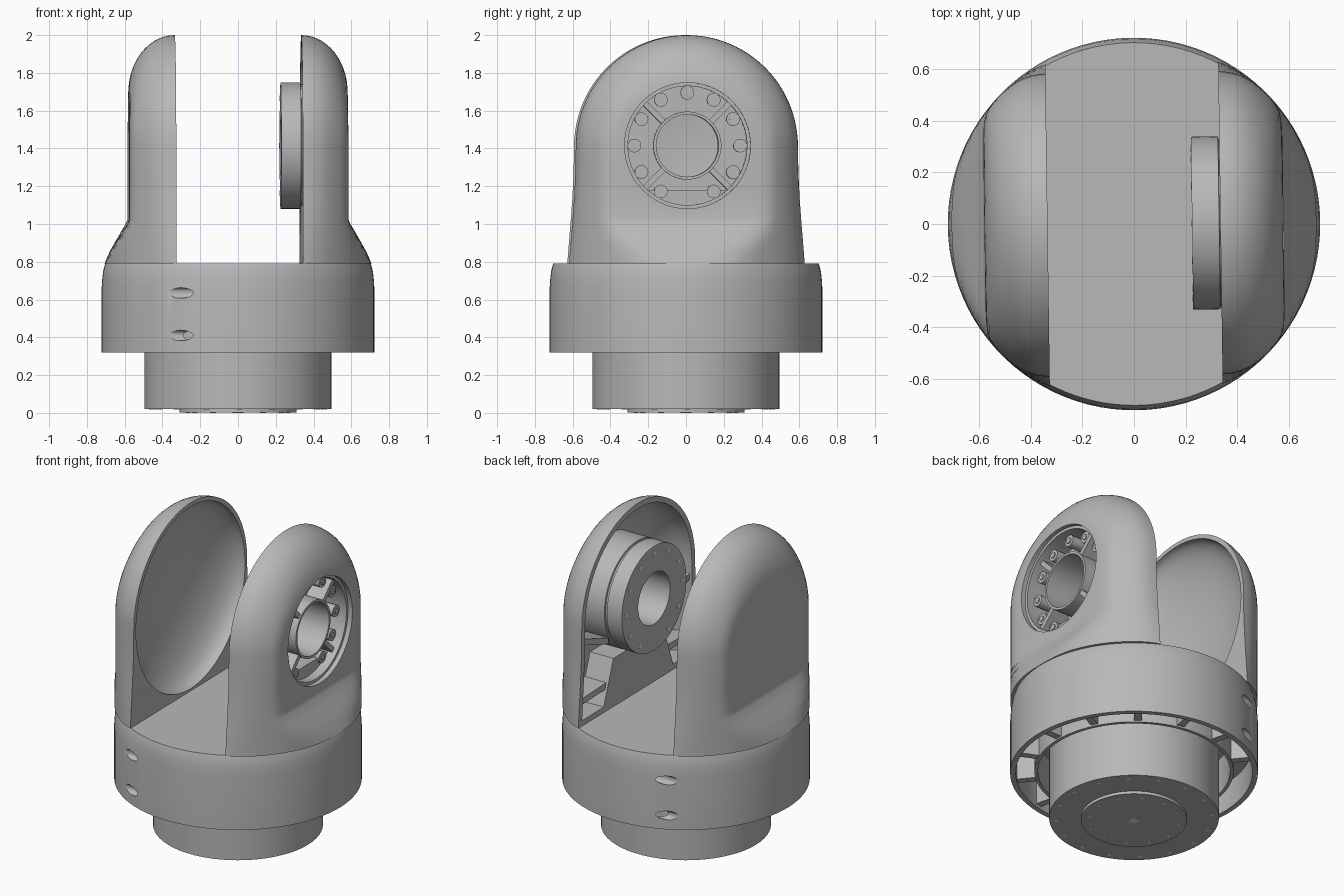
import bpy, bmesh
from math import sin, cos, pi, sqrt, radians
from mathutils import Matrix, Vector

if "Cube" in bpy.data.objects:
    bpy.data.objects.remove(bpy.data.objects["Cube"], do_unlink=True)

HUB_Z = 1.415
SLOT, FACE, FLOOR = 0.335, 0.58, 0.79
TWIST = Matrix.Rotation(0.014, 4, "Z")


def material(name, v):
    m = bpy.data.materials.new(name)
    m.use_nodes = True
    m.diffuse_color = (v, v, v, 1)
    m.node_tree.nodes["Principled BSDF"].inputs["Base Color"].default_value = (v, v, v, 1)
    return m


GREY = material("cast grey", 0.48)
PALE = material("pale screw hole", 0.9)


def finish(name, bm, mat=GREY):
    bmesh.ops.remove_doubles(bm, verts=bm.verts, dist=1e-5)
    bmesh.ops.recalc_face_normals(bm, faces=bm.faces)
    bm.transform(TWIST)
    me = bpy.data.meshes.new(name)
    bm.to_mesh(me)
    bm.free()
    me.materials.append(mat)
    ob = bpy.data.objects.new(name, me)
    bpy.context.collection.objects.link(ob)
    return ob


def loft(bm, loops, closed=False):
    rows = [[bm.verts.new(p) for p in loop] for loop in loops]
    n = len(rows[0])
    pairs = list(zip(rows, rows[1:])) + ([(rows[-1], rows[0])] if closed else [])
    for a, b in pairs:
        for k in range(n):
            j = (k + 1) % n
            bm.faces.new((a[k], a[j], b[j], b[k]))
    return rows


def lathe(name, profile, along_x=False, seg=96):
    """Spin a closed (radius, height) profile about z, or about the hub axis."""
    loops = []
    for i in range(seg):
        c, s = cos(2 * pi * i / seg), sin(2 * pi * i / seg)
        loops.append([(h, r * c, HUB_Z + r * s) if along_x else (r * c, r * s, h)
                      for r, h in profile])
    bm = bmesh.new()
    loft(bm, loops, closed=True)
    return finish(name, bm)


def prism(name, outline, x0, x1):
    """Extrude a (y, z) outline along x."""
    bm = bmesh.new()
    rows = loft(bm, [[(x, y, z) for y, z in outline] for x in (x0, x1)])
    for row in rows:
        bm.faces.new(row)
    return finish(name, bm)


def rods(name, centres, axis, radius, depth, mat=GREY, seg=20):
    bm = bmesh.new()
    turn = Vector((0, 0, 1)).rotation_difference(Vector(axis)).to_matrix().to_4x4()
    for c in centres:
        bmesh.ops.create_cone(bm, cap_ends=True, segments=seg, radius1=radius, radius2=radius,
                              depth=depth, matrix=Matrix.Translation(c) @ turn)
    return finish(name, bm, mat)


def boolean(ob, cutter, op="DIFFERENCE"):
    mod = ob.modifiers.new("cut", "BOOLEAN")
    mod.operation, mod.solver, mod.object = op, "EXACT", cutter
    bpy.context.view_layer.objects.active = ob
    bpy.ops.object.modifier_apply(modifier=mod.name)
    bpy.data.objects.remove(cutter, do_unlink=True)


def soft_min(*values, power=24):
    return sum(v ** -power for v in values) ** (-1 / power)


def arm_solid(name, side, t=0.0, x0=SLOT):
    """Rounded fork arm with a flared foot, shrunk by t for cavities."""
    n, loops, radius = 32, [], 0.72 - t
    side_z = [FLOOR + t, 0.85, 0.9, 0.96, 1.01, 1.03, 1.15, 1.28]
    rows = [(z, 0) for z in side_z] + [(1.41, pi / 2 * k / 24) for k in range(25)]
    for z, rise in rows:
        depth = min(FACE + 0.6 * max(0, 1.02 - z), 0.716) - t - SLOT
        half = 0.592 + 0.056 * ((1.41 - z) / 0.62) ** 2 - t
        loop = []
        for k in range(-n, n + 1):
            c, s = cos(pi / 2 * k / n), sin(pi / 2 * k / n)
            # Blend of round body, flat outer face and tapered side
            reach = soft_min(sqrt(radius ** 2 - (SLOT * s) ** 2) - SLOT * c,
                             depth / max(c, 1e-4), half / max(abs(s), 1e-4))
            u = min(1, reach * c / depth)
            top = (0.59 - t - 0.3 * (1 - sqrt(1 - u * u))) * sin(rise)
            loop.append((side * (SLOT + reach * c), reach * s * cos(rise), z + top))
        ends = [(side * x0, p[1], p[2]) for p in (loop[0], loop[-1])]
        loops.append(([ends[0]] + loop + [ends[1]]) if x0 < SLOT else loop)
    bm = bmesh.new()
    bm.faces.new(loft(bm, loops)[0])
    return finish(name, bm)


def ring(count, radius, start=0.0):
    return [(radius * cos(start + 2 * pi * k / count), radius * sin(start + 2 * pi * k / count))
            for k in range(count)]


# Round base, hollow underneath, with cross-drilled side holes
base = lathe("base_housing", [(0, 0.56), (0.56, 0.56), (0.56, 0.33), (0.58, 0.33), (0.58, 0.5),
                              (0.69, 0.5), (0.69, 0.32), (0.722, 0.32), (0.722, 0.66),
                              (0.718, 0.72), (0.712, 0.76), (0.703, FLOOR), (0, FLOOR)])
boolean(base, rods("hole_cutter", [(-0.45, s * 0.65, z) for s in (-1, 1) for z in (0.41, 0.635)],
                   (1, 0, 0), 0.028, 0.6))

# Radial ribs under the base, leaving a gap on the right side
bm = bmesh.new()
for k in range(-5, 6):
    spin = Matrix.Rotation(2 * pi * k / 14, 4, "Z")
    bmesh.ops.create_cube(bm, size=1, matrix=spin @ Matrix.Translation((0.635, 0, 0.43))
                          @ Matrix.Diagonal((0.13, 0.045, 0.18, 1)))
finish("base_ribs", bm)

# Lower drive cylinder with its output disc
lathe("drive_cylinder", [(0, 0.02), (0.495, 0.02), (0.495, 0.57), (0, 0.57)])
lathe("output_disc", [(0, 0.002), (0.31, 0.002), (0.31, 0.03), (0, 0.03)])
rods("outer_screw_holes", [(x, y, 0.0205) for x, y in ring(16, 0.455)],
     (0, 0, 1), 0.015, 0.004, PALE)
rods("inner_screw_holes", [(x, y, 0.002) for x, y in ring(12, 0.265)],
     (0, 0, 1), 0.013, 0.004, PALE)
rods("centre_hole", [(0, 0, 0.002)], (0, 0, 1), 0.03, 0.004, PALE)

# Right arm of the fork, with a smooth dish on its inner face
dish_arm = arm_solid("right_arm", -1)
bm = bmesh.new()
bmesh.ops.create_uvsphere(bm, u_segments=64, v_segments=40, radius=1,
                          matrix=Matrix.Translation((-SLOT, 0, 1.39))
                          @ Matrix.Diagonal((0.2, 0.565, 0.585, 1)))
boolean(dish_arm, finish("dish_cutter", bm))

# Left arm, hollow towards the slot and open at the hub
hub_arm = arm_solid("left_arm", 1)
boolean(hub_arm, arm_solid("cavity_cutter", 1, 0.035, 0.3))
boolean(hub_arm, rods("hub_cutter", [(0.6, 0, HUB_Z)], (1, 0, 0), 0.333, 0.3, seg=96))

# Web panel and stiffening ribs in the cavity, trimmed to the arm
webs = [("web_panel", [(-0.38, 0.77), (0.38, 0.77), (0.26, 1.1), (-0.26, 1.1)], 0.3)]
for s, label in ((-1, "front"), (1, "back")):
    webs.append((label + "_upper_rib", [(s * 0.29, 1.2), (s * 0.66, 1.33),
                                        (s * 0.66, 1.37), (s * 0.29, 1.24)], 0.35))
    webs.append((label + "_lower_rib", [(s * 0.3, 0.92), (s * 0.7, 0.91),
                                        (s * 0.7, 0.95), (s * 0.3, 0.96)], 0.35))
for name, outline, x in webs:
    boolean(prism(name, outline, x, 0.5), arm_solid("trim", 1, 0.008), "INTERSECT")

# Hub: a cup facing outwards with a bored tube in the middle
lathe("hub", [(0.165, 0.225), (0.335, 0.225), (0.335, 0.33), (0.325, 0.332), (0.325, 0.345),
              (0.336, 0.347), (0.336, 0.55), (0.315, 0.55), (0.315, 0.4), (0.18, 0.4),
              (0.18, 0.53), (0.165, 0.53)], along_x=True)

# Lug ribs between tube and cup, and the flat ledge at the bottom
bm = bmesh.new()
for k in range(4):
    spin = Matrix.Rotation(pi / 4 + k * pi / 2, 4, "X")
    bmesh.ops.create_cube(bm, size=1, matrix=Matrix.Translation((0.455, 0, HUB_Z)) @ spin
                          @ Matrix.Translation((0, 0.245, 0))
                          @ Matrix.Diagonal((0.13, 0.15, 0.03, 1)))
finish("hub_lugs", bm)
arc = [radians(-132 + 84 * k / 12) for k in range(13)]
prism("hub_ledge", [(0.32 * cos(a), HUB_Z + 0.32 * sin(a)) for a in arc], 0.39, 0.49)

# Screws around the hub, leaving out the lowest one
spots = [(y, HUB_Z + z) for y, z in ring(12, 0.28, -pi / 2)[1:]]
rods("hub_screws", [(0.445, y, z) for y, z in spots], (1, 0, 0), 0.036, 0.11)
rods("hub_screw_sockets", [(0.502, y, z) for y, z in spots], (1, 0, 0), 0.018, 0.008)
rods("hub_face_holes", [(0.2245, y, HUB_Z + z) for y, z in ring(12, 0.29, -pi / 2)[1:]],
     (1, 0, 0), 0.014, 0.004, PALE)

# Smooth shading with crisp edges
bpy.ops.object.select_all(action="DESELECT")
for ob in bpy.context.collection.objects:
    if ob.type == "MESH" and GREY.name in ob.data.materials:
        ob.select_set(True)
        bpy.context.view_layer.objects.active = ob
bpy.ops.object.shade_smooth_by_angle(angle=radians(33))
